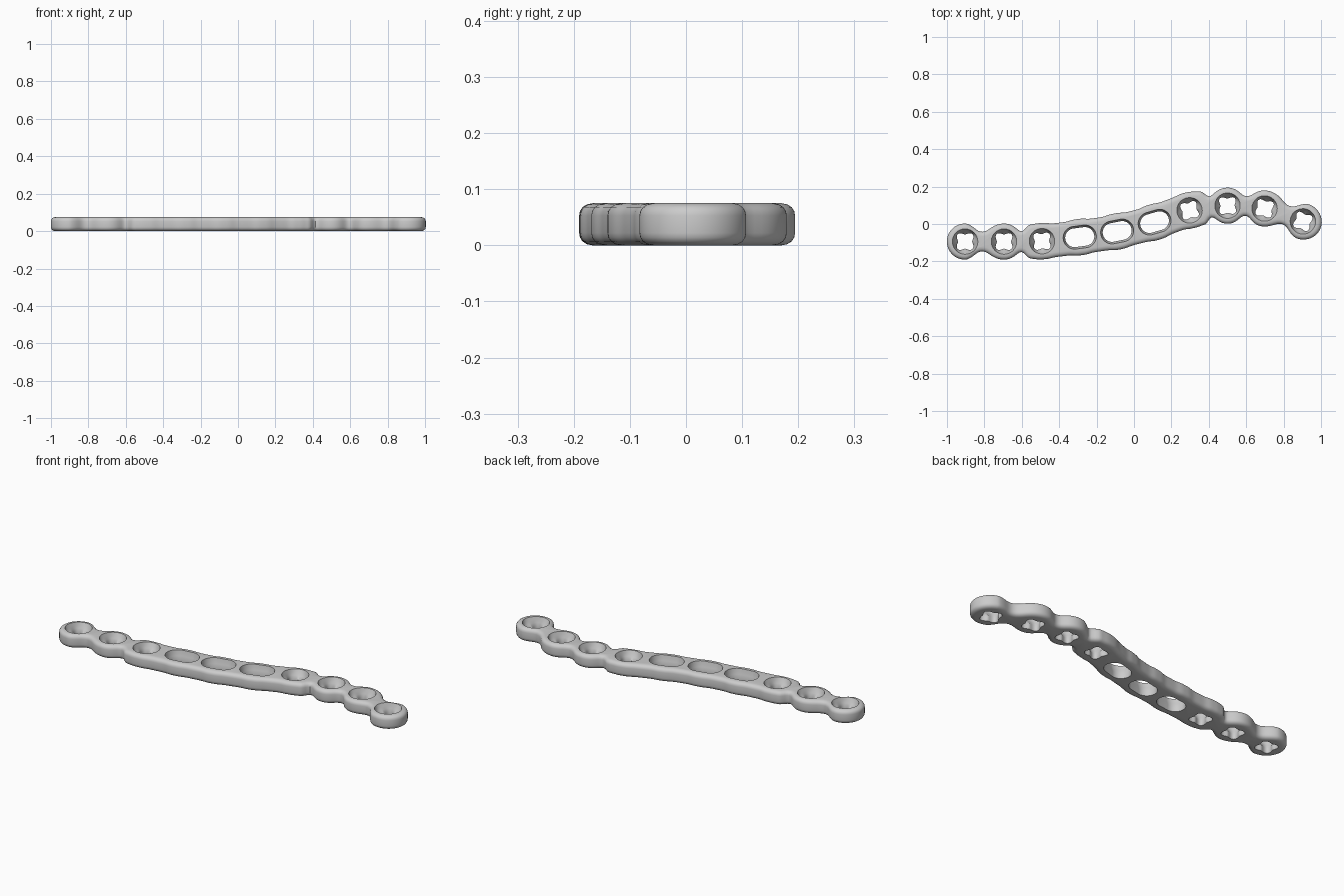
import bpy, bmesh, math
from mathutils import Vector

if "Cube" in bpy.data.objects:
    bpy.data.objects.remove(bpy.data.objects["Cube"])

# Hole centres along the plate; the middle three are slots
CENTRES = [(-.903, -.094), (-.695, -.094), (-.492, -.092), (-.29, -.07), (-.09, -.04),
           (.11, .01), (.297, .073), (.5, .098), (.698, .083), (.903, .014)]
P = [Vector(c) for c in CENTRES]
SLOTS = (3, 4, 5)
R, NECK, BAND, H = .097, .052, .09, .075


def spine(t):
    """Smooth centreline through the hole centres, extended straight past the ends."""
    last = len(P) - 1
    if t < 0:
        return P[0] + (P[1] - P[0]) * t
    if t > last:
        return P[last] + (P[last] - P[last - 1]) * (t - last)
    i = min(int(t), last - 1)
    u = t - i
    a, b = P[max(i - 1, 0)], P[i]
    c, d = P[i + 1], P[min(i + 2, last)]
    return .5 * (2 * b + (c - a) * u + (2 * a - 5 * b + 4 * c - d) * u * u
                 + (3 * b - a - 3 * c + d) * u ** 3)


def tangent(t):
    return (spine(t + .02) - spine(t - .02)).normalized()


def half_width(t):
    """Round lobes joined by necks, with a wide band in the middle."""
    i = min(max(round(t), 0), len(P) - 1)
    d = abs(t - i) * .206
    lobe = math.sqrt(max(R * R - d * d, 0))
    if t < 0 or t > len(P) - 1:
        return lobe
    band = BAND * max(0, 1 - max(0, 1.62 - t, t - 6.4) * 4)
    w = NECK
    for v in (lobe, band):          # smooth maximum softens the inner corners
        k = max(.02 - abs(w - v), 0)
        w = max(w, v) + k * k / .08
    return min(w, R)


def loft(name, rings):
    """Closed solid through equal-sized rings of points."""
    bm = bmesh.new()
    loops = [[bm.verts.new(p) for p in ring] for ring in rings]
    n = len(loops[0])
    for a, b in zip(loops, loops[1:]):
        for i in range(n):
            j = (i + 1) % n
            bm.faces.new((a[i], a[j], b[j], b[i]))
    bm.faces.new(loops[0][::-1])
    bm.faces.new(loops[-1])
    bmesh.ops.recalc_face_normals(bm, faces=bm.faces)
    mesh = bpy.data.meshes.new(name)
    bm.to_mesh(mesh)
    bm.free()
    ob = bpy.data.objects.new(name, mesh)
    bpy.context.collection.objects.link(ob)
    return ob


# Plate outline, finely sampled around both round ends
end = R / .206
cap = [end * math.cos(k * math.pi / 32) for k in range(16)]
ts = [-c for c in cap] + [k / 20 for k in range(181)] + [9 + c for c in reversed(cap)]
sides = ([], [])
for t in ts:
    c, d = spine(t), tangent(t)
    n = Vector((-d.y, d.x)) * half_width(t)
    sides[0].append(c - n)
    sides[1].append(c + n)
outline = sides[0] + sides[1][-2:0:-1]
N = len(outline)
for _ in range(2):
    outline = [(outline[i - 1] + 2 * outline[i] + outline[(i + 1) % N]) / 4 for i in range(N)]
normals = []
for i in range(N):
    d = (outline[(i + 1) % N] - outline[i - 1]).normalized()
    normals.append(Vector((-d.y, d.x)))

# Plate body with rounded rims
EDGE = [(.024, 0), (.014, .002), (.006, .007), (.0015, .014), (0, .022),
        (0, H - .022), (.0015, H - .014), (.006, H - .007), (.014, H - .002), (.024, H)]
plate = loft("bone_plate", [[(*(p + n * inset), z) for p, n in zip(outline, normals)]
                            for inset, z in EDGE])


def clover(a):
    r = .047 - .009 * math.cos(4 * a)
    return Vector((r * math.cos(a), r * math.sin(a)))


def circle(a):
    return Vector((.068 * math.cos(a), .068 * math.sin(a)))


def slot(a, r=.05):
    c, s = math.cos(a), math.sin(a)
    return Vector((r * c + math.copysign(.028, c), r * s))


def wide_slot(a):
    return slot(a, .061)


# Four-lobed screw holes and long slots, each flaring to a countersink on top
cutters = []
for i, c in enumerate(P):
    inner, outer = (slot, wide_slot) if i in SLOTS else (clover, circle)
    d = tangent(i)
    rings = []
    for z, f in ((-.05, .12), (0, .12), (.008, 0), (.03, 0), (.045, .4), (.06, .75), (H, 1), (.1, 1.05)):
        ring = []
        for k in range(64):
            a = (k + .5) * math.tau / 64
            q = inner(a).lerp(outer(a), f)
            ring.append((c.x + q.x * d.x - q.y * d.y, c.y + q.x * d.y + q.y * d.x, z))
        rings.append(ring)
    cut = loft("hole_cutter", rings)
    cut.hide_render = True
    cutters.append(cut)
    mod = plate.modifiers.new("hole", 'BOOLEAN')
    mod.operation, mod.solver, mod.object = 'DIFFERENCE', 'EXACT', cut

# Apply the cuts and discard the cutters
deps = bpy.context.evaluated_depsgraph_get()
mesh = bpy.data.meshes.new_from_object(plate.evaluated_get(deps))
plate.modifiers.clear()
plate.data = mesh
for cut in cutters:
    bpy.data.objects.remove(cut)

metal = bpy.data.materials.new("light_grey_metal")
metal.diffuse_color = (.6, .6, .6, 1)
metal.use_nodes = True
metal.node_tree.nodes["Principled BSDF"].inputs["Base Color"].default_value = metal.diffuse_color
mesh.materials.clear()
mesh.materials.append(metal)
bpy.context.view_layer.objects.active = plate
plate.select_set(True)
bpy.ops.object.shade_smooth_by_angle(angle=math.radians(35))
